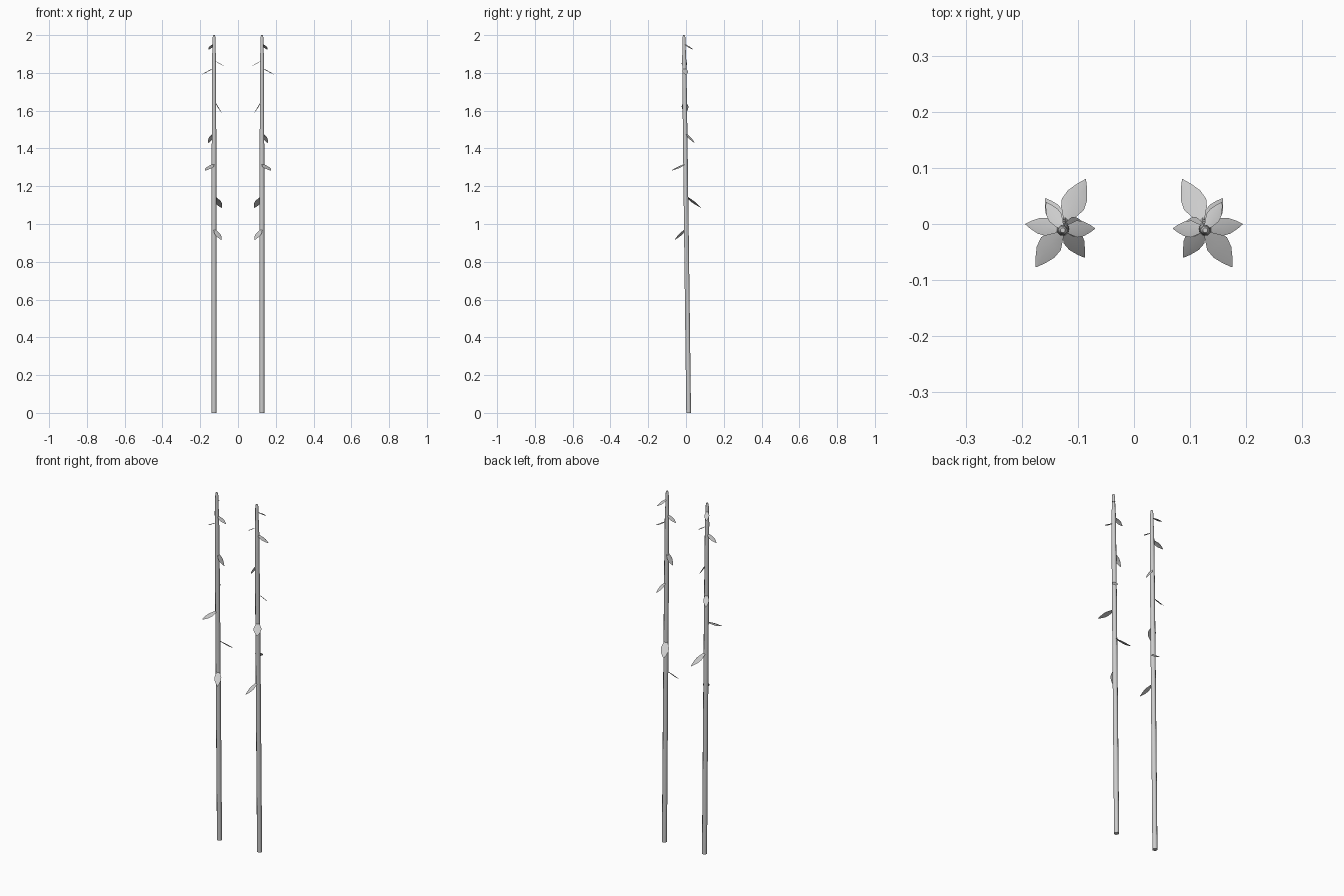
import bpy, bmesh, math
from mathutils import Vector

if "Cube" in bpy.data.objects:
    bpy.data.objects.remove(bpy.data.objects["Cube"])

X = -0.127  # stem position, mirrored to the other side


def finish(name, bm, smooth=False):
    me = bpy.data.meshes.new(name)
    bm.to_mesh(me)
    bm.free()
    ob = bpy.data.objects.new(name, me)
    bpy.context.collection.objects.link(ob)
    if smooth:
        bpy.context.view_layer.objects.active = ob
        ob.select_set(True)
        bpy.ops.object.shade_smooth_by_angle(angle=math.radians(50))
        ob.select_set(False)
    mod = ob.modifiers.new("mirror", 'MIRROR')
    mod.use_axis = (True, False, False)
    mod.use_mirror_merge = False
    return ob


def stem_y(z):
    # gentle lean towards the front
    return 0.014 - 0.0125 * z


# Stem: eight-sided rings (height, radius) with a rounded tip
bm = bmesh.new()
rings = [(0, .0135), (.5, .0135), (1.0, .0133), (1.4, .013), (1.7, .0125),
         (1.89, .0115), (1.91, .0095), (1.97, .009), (1.99, .0075), (2.0, .0045)]
N = 8
prev = None
for z, r in rings:
    ring = [bm.verts.new((X + r * math.cos(2 * math.pi * (i + .5) / N),
                          stem_y(z) + r * math.sin(2 * math.pi * (i + .5) / N), z))
            for i in range(N)]
    if prev:
        for i in range(N):
            j = (i + 1) % N
            bm.faces.new((prev[i], prev[j], ring[j], ring[i]))
    else:
        bm.faces.new(ring[::-1])
    prev = ring
bm.faces.new(prev)
finish("stem", bm, smooth=True)

# Leaves: (base height, tip x, tip y, tip z, width)
leaves = [
    (1.955, -.157, .039, 1.923, .026),
    (1.868, -.069, -.008, 1.832, .030),
    (1.827, -.194, .000, 1.790, .032),
    (1.655, -.084, -.003, 1.585, .036),
    (1.485, -.158, .046, 1.428, .030),
    (1.320, -.175, -.077, 1.282, .042),
    (1.150, -.086, .080, 1.085, .044),
    (0.978, -.088, -.060, .915, .036),
]
outline = [(0, .12), (.2, .6), (.45, 1), (.65, .88), (.85, .45), (1, .02)]

for n, (z, tx, ty, tz, w) in enumerate(leaves, 1):
    tip = Vector((tx, ty, tz))
    base = Vector((X, stem_y(z), z))
    d = tip - base
    side = Vector((-d.y, d.x, 0)).normalized()
    up = d.cross(side).normalized()
    bm = bmesh.new()
    prev = None
    for t, k in outline:
        # midrib with both halves folded slightly down
        mid = base + d * t + up * (.015 * d.length * math.sin(math.pi * t))
        h = w * k / 2
        row = [bm.verts.new(mid - side * h - up * h * .16), bm.verts.new(mid),
               bm.verts.new(mid + side * h - up * h * .16)]
        if prev:
            for a in (0, 1):
                bm.faces.new((prev[a + 1], prev[a], row[a], row[a + 1]))
        prev = row
    bm.normal_update()
    if sum(f.normal.z for f in bm.faces) < 0:
        bmesh.ops.reverse_faces(bm, faces=bm.faces)
    finish(f"leaf_{n}", bm, smooth=True)
